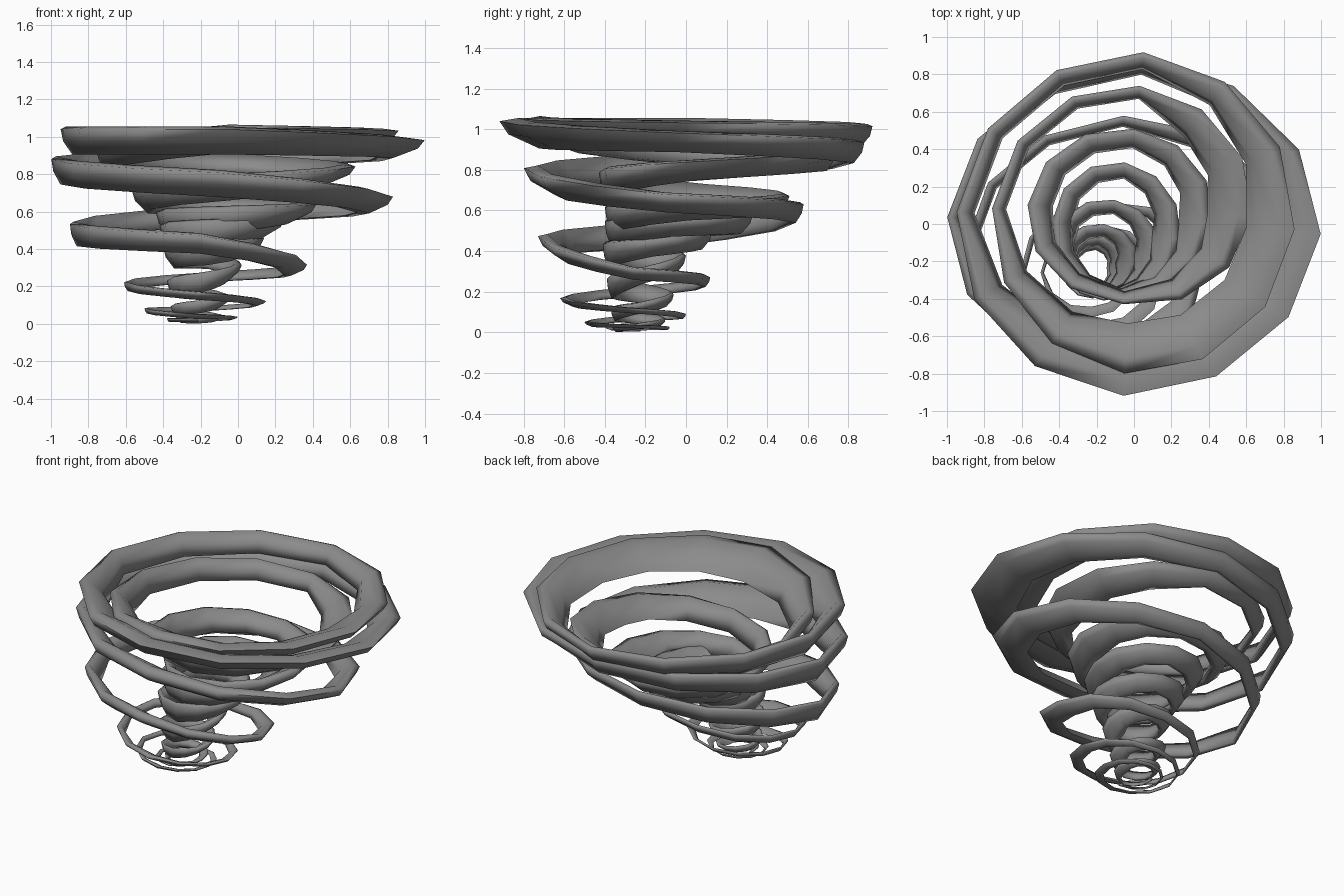
import bpy
import bmesh
from math import cos, sin, pi

cube = bpy.data.objects.get("Cube")
if cube:
    bpy.data.objects.remove(cube, do_unlink=True)

# One grey material
grey = bpy.data.materials.new("storm grey")
grey.use_nodes = True
colour = (0.26, 0.26, 0.26, 1)
grey.diffuse_color = colour
grey.node_tree.nodes["Principled BSDF"].inputs["Base Color"].default_value = colour

# Outer reach of every turn: the path climbs inside, then descends outside
left = [-.33, -.36, -.38, -.4, -.42, -.44, -.57, -.76, -.95, -1, -.9, -.61, -.5, -.38]
front = [-.36, -.37, -.39, -.41, -.4, -.4, -.43, -.8, -.92, -.8, -.73, -.62, -.5, -.4]
right = [-.08, -.04, .02, .14, .25, .42, .63, .86, 1, .83, .37, .15, 0, -.04]
back = [-.1, -.06, 0, .13, .33, .51, .74, .92, .88, .58, .12, 0, -.08, -.1]
# Height of the ribbon at each quarter turn
height = [.02, .02, .03, .05, .07, .09, .12, .16, .19, .22, .28, .34,
          .36, .38, .42, .46, .47, .49, .52, .54, .54, .56, .6, .63,
          .66, .73, .8, .85, .89, .99, .99, .97, .98, .98, .94, .89,
          .82, .75, .64, .59, .48, .43, .29, .25, .2, .15, .11, .08,
          .07, .04, .03, .02, .02, .02]
# Ribbon width and depth by turn, and their variation around a turn
width = [.05, .07, .1, .12, .13, .15, .18, .25, .32, .25, .18, .1, .06, .05]
depth = [.03, .06, .1, .13, .14, .14, .14, .15, .15, .15, .13, .05, .03, .02]
inner_width = [.75, .35, 1.1, .6]
outer_width = [.3, 1, .9, .3]
depth_around = [1, 1, .7, .75]
STEPS = 3


def track(values, t):
    """Linear interpolation, clamped at both ends."""
    t = min(max(t, 0), len(values) - 1)
    i = min(int(t), len(values) - 2)
    return values[i] + (values[i + 1] - values[i]) * (t - i)


def around(values, t):
    """Linear interpolation that repeats every turn."""
    i = int(t)
    a, b = values[i % 4], values[(i + 1) % 4]
    return a + (b - a) * (t - i)


def section(t):
    """Slanted, rounded ribbon section at quarter-turn t."""
    l, f, r, b = (track(side, (t - k) / 4)
                  for k, side in enumerate((left, front, right, back)))
    angle = pi + t * pi / 2 - 0.06
    c, s = cos(angle), sin(angle)
    x, y = (l + r) / 2 + c * (r - l) / 2, (f + b) / 2 + s * (b - f) / 2
    z = track(height, t)
    profile = inner_width if t < 27 else outer_width
    w = track(width, t / 4) * around(profile, t)
    h = track(depth, t / 4) * around(depth_around, t)
    shape = ((0, .4), (.3, .5), (.8, .05), (1, -.45), (.65, -.5), (.14, -.03))
    return [(x - c * w * u, y - s * w * u, max(z + h * v, 0)) for u, v in shape]


# Sweep the whole funnel as one smooth ribbon
bm = bmesh.new()
rings = [[bm.verts.new(p) for p in section(i / STEPS)]
         for i in range((len(height) - 1) * STEPS + 1)]
for a, b in zip(rings, rings[1:]):
    for k in range(len(a)):
        n = (k + 1) % len(a)
        bm.faces.new((a[k], a[n], b[n], b[k]))
bm.faces.new(rings[0])
bm.faces.new(rings[-1])
bmesh.ops.recalc_face_normals(bm, faces=bm.faces)
mesh = bpy.data.meshes.new("funnel_ribbon")
bm.to_mesh(mesh)
bm.free()
mesh.materials.append(grey)
funnel = bpy.data.objects.new("funnel_ribbon", mesh)
bpy.context.collection.objects.link(funnel)
bpy.context.view_layer.objects.active = funnel
funnel.select_set(True)
bpy.ops.object.shade_smooth_by_angle(angle=pi * 0.6)
